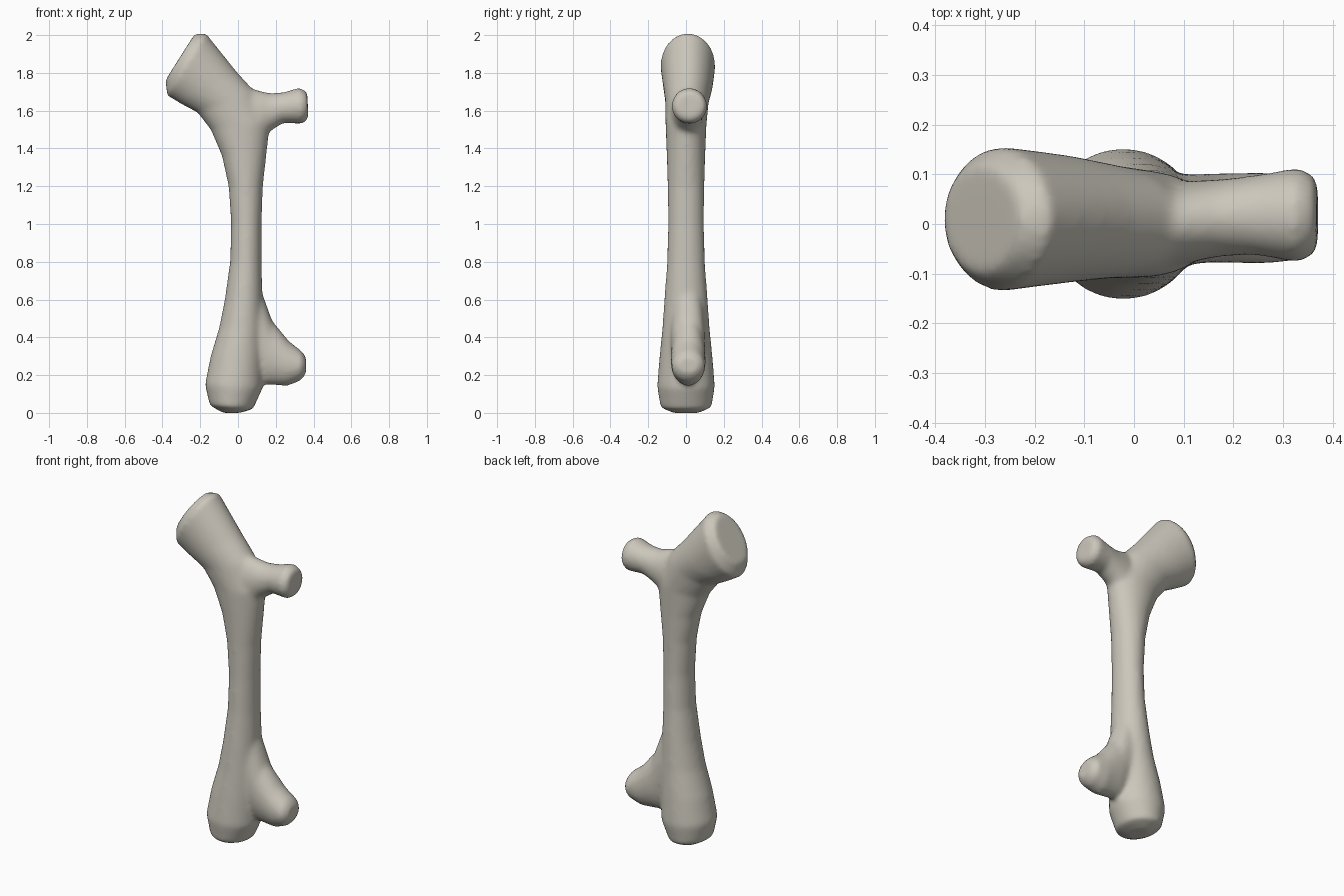
import bpy, bmesh, math
from mathutils import Vector

SEG = 32

def loft(bm, sections):
    """Skin ellipses: each is (x1, z1, x2, z2, half depth in y, y centre)."""
    rings = []
    for x1, z1, x2, z2, hy, cy in sections:
        c = Vector(((x1 + x2) / 2, cy, (z1 + z2) / 2))
        u = Vector(((x2 - x1) / 2, 0, (z2 - z1) / 2))
        v = Vector((0, hy, 0))
        rings.append([bm.verts.new(c + u * math.cos(2 * math.pi * i / SEG)
                                   + v * math.sin(2 * math.pi * i / SEG)) for i in range(SEG)])
    for a, b in zip(rings, rings[1:]):
        for i in range(SEG):
            j = (i + 1) % SEG
            bm.faces.new((a[i], a[j], b[j], b[i]))
    bm.faces.new(rings[0][::-1])
    bm.faces.new(rings[-1])

bm = bmesh.new()
# shaft, from the foot up and bending left into the large head
loft(bm, [
    (-0.08, 0.00, 0.01, 0.00, 0.07, 0),
    (-0.15, 0.04, 0.08, 0.02, 0.135, 0),
    (-0.175, 0.15, 0.13, 0.13, 0.153, 0),
    (-0.145, 0.30, 0.135, 0.30, 0.14, 0),
    (-0.10, 0.45, 0.135, 0.45, 0.125, 0),
    (-0.07, 0.60, 0.13, 0.60, 0.115, 0),
    (-0.042, 0.80, 0.125, 0.80, 0.10, 0),
    (-0.036, 1.00, 0.125, 1.00, 0.095, 0),
    (-0.05, 1.20, 0.132, 1.20, 0.097, 0),
    (-0.085, 1.36, 0.15, 1.36, 0.102, 0),
    (-0.145, 1.50, 0.17, 1.54, 0.108, 0),
    (-0.215, 1.59, 0.09, 1.70, 0.115, 0.005),
    (-0.30, 1.635, -0.01, 1.81, 0.13, 0.01),
    (-0.375, 1.68, -0.17, 2.01, 0.146, 0.01),
    (-0.385, 1.76, -0.23, 2.005, 0.11, 0.01),
])
# upper right knob
loft(bm, [
    (0.00, 1.36, 0.00, 1.76, 0.08, 0),
    (0.08, 1.40, 0.08, 1.715, 0.085, 0),
    (0.17, 1.49, 0.17, 1.692, 0.078, 0.012),
    (0.24, 1.535, 0.24, 1.697, 0.08, 0.018),
    (0.34, 1.53, 0.325, 1.722, 0.096, 0.018),
    (0.372, 1.555, 0.367, 1.70, 0.075, 0.018),
])
# lower right knob
loft(bm, [
    (0.03, 0.14, 0.04, 0.78, 0.085, 0.01),
    (0.10, 0.15, 0.12, 0.66, 0.09, 0.01),
    (0.15, 0.15, 0.18, 0.49, 0.09, 0.012),
    (0.26, 0.142, 0.27, 0.38, 0.092, 0.012),
    (0.33, 0.17, 0.34, 0.325, 0.085, 0.012),
    (0.36, 0.205, 0.36, 0.295, 0.055, 0.012),
])
bmesh.ops.recalc_face_normals(bm, faces=bm.faces)
mesh = bpy.data.meshes.new("bone")
bm.to_mesh(mesh)
bm.free()

mat = bpy.data.materials.new("bone grey")
mat.diffuse_color = (0.60, 0.57, 0.50, 1)
mesh.materials.append(mat)
bone = bpy.data.objects.new("bone", mesh)
bpy.context.collection.objects.link(bone)

# fuse the branches and soften the joints
fuse = bone.modifiers.new("fuse", 'REMESH')
fuse.mode = 'VOXEL'
fuse.voxel_size = 0.012
fuse.use_smooth_shade = True
soft = bone.modifiers.new("soften", 'SMOOTH')
soft.factor = 0.5
soft.iterations = 12
